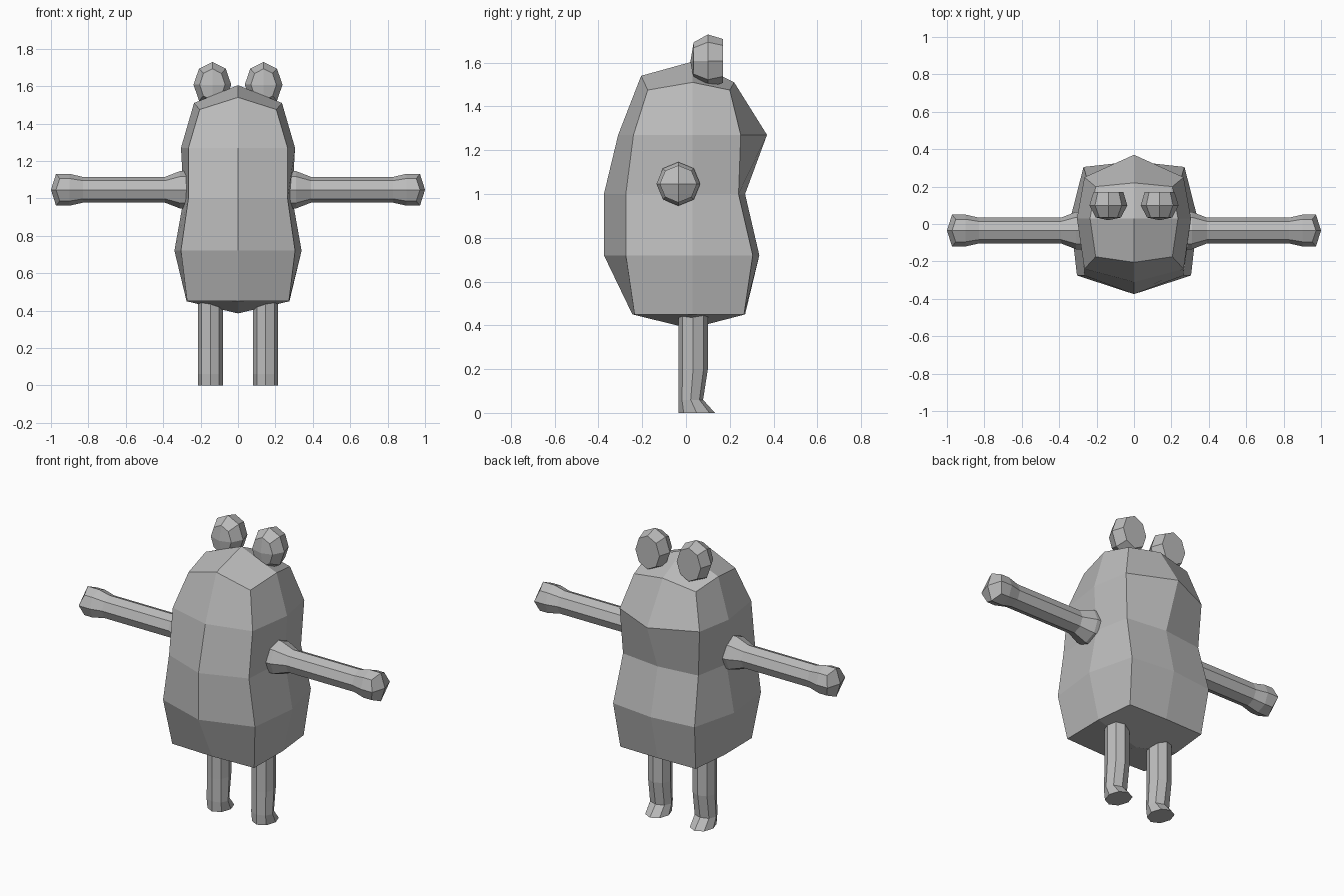
import bpy, bmesh, math
from mathutils import Vector

cube = bpy.data.objects.get("Cube")
if cube:
    bpy.data.objects.remove(cube, do_unlink=True)

grey = bpy.data.materials.new("grey")
grey.use_nodes = True
COLOUR = (0.5, 0.5, 0.5, 1)
grey.diffuse_color = COLOUR
grey.node_tree.nodes["Principled BSDF"].inputs["Base Color"].default_value = COLOUR


def ring(centre, u, v, shift=(0, 0, 0)):
    """Eight points around centre; the diagonal ones are moved by shift."""
    c, u, v, s = Vector(centre), Vector(u), Vector(v), Vector(shift)
    return [c + u * math.cos(i * math.pi / 4) + v * math.sin(i * math.pi / 4) + s * (i % 2)
            for i in range(8)]


def loft(name, rings, start=None, end=None):
    """Skin the rings; each end closes to a tip point, or flat without one."""
    bm = bmesh.new()
    loops = [[bm.verts.new(p) for p in r] for r in rings]
    for a, b in zip(loops, loops[1:]):
        for i in range(8):
            j = (i + 1) % 8
            bm.faces.new((a[i], a[j], b[j], b[i]))
    for loop, tip in ((loops[0], start), (loops[-1], end)):
        if tip is None:
            bm.faces.new(loop)
            continue
        t = bm.verts.new(tip)
        # quads from the tip, each spanning one diagonal corner
        for i in range(0, 8, 2):
            bm.faces.new((loop[i], loop[i + 1], loop[(i + 2) % 8], t))
    bmesh.ops.recalc_face_normals(bm, faces=bm.faces)
    mesh = bpy.data.meshes.new(name)
    bm.to_mesh(mesh)
    bm.free()
    mesh.materials.append(grey)
    obj = bpy.data.objects.new(name, mesh)
    bpy.context.collection.objects.link(obj)
    return obj


def body_ring(zf, zs, zb, zc, front, cfx, cfy, side, cbx, cby, back):
    """Heights of front, side, back and corners, then the outline."""
    return [Vector(p) for p in (
        (side, 0.03, zs), (cbx, cby, zc), (0, back, zb), (-cbx, cby, zc),
        (-side, 0.03, zs), (-cfx, cfy, zc), (0, front, zf), (cfx, cfy, zc))]


# Body with the pointed snout on the +y side
body = [body_ring(z, z, z, z, *outline) for z, outline in (
    (0.45, (-0.245, 0.272, -0.235, 0.275, 0.25, 0.265, 0.27)),
    (0.72, (-0.375, 0.305, -0.275, 0.34, 0.27, 0.305, 0.335)),
    (1.00, (-0.375, 0.265, -0.275, 0.29, 0.25, 0.24, 0.27)),
    (1.27, (-0.31, 0.265, -0.24, 0.305, 0.265, 0.25, 0.37)))]
body.append(body_ring(1.54, 1.51, 1.51, 1.475, -0.205, 0.205, -0.175, 0.235, 0.205, 0.2, 0.22))
loft("body", body, (0, 0.02, 0.385), (0, 0.03, 1.605))

for side, s in (("left", 1), ("right", -1)):
    # Arm: flared shoulder, straight shaft, rounded hand
    arm = [ring((s * x, -0.035, 1.046), (0, r, 0), (0, 0, r), (-s * d, 0, 0))
           for x, r, d in ((0.26, 0.1, 0), (0.31, 0.1, 0), (0.39, 0.069, 0),
                           (0.83, 0.069, 0), (0.9, 0.085, 0), (0.973, 0.085, 0.02))]
    loft(side + "_arm", arm, end=(s, -0.035, 1.046))

    # Leg: straight, pinched above a small foot that points to +y
    leg = [ring((s * 0.148, (back - 0.035) / 2, z), (0.067, 0, 0), (0, (back + 0.035) / 2, 0))
           for z, back in ((0.5, 0.1), (0.2, 0.1), (0.06, 0.078), (0.0, 0.132))]
    loft(side + "_leg", leg)

    # Eye: rounded shell with a flat face towards +y
    eye = [ring((s * 0.137, y, 1.608), (rx, 0, 0), (0, 0, rz))
           for y, rx, rz in ((0.035, 0.068, 0.085), (0.1, 0.101, 0.121), (0.17, 0.08, 0.1))]
    loft(side + "_eye", eye, start=(s * 0.137, 0.02, 1.605))
